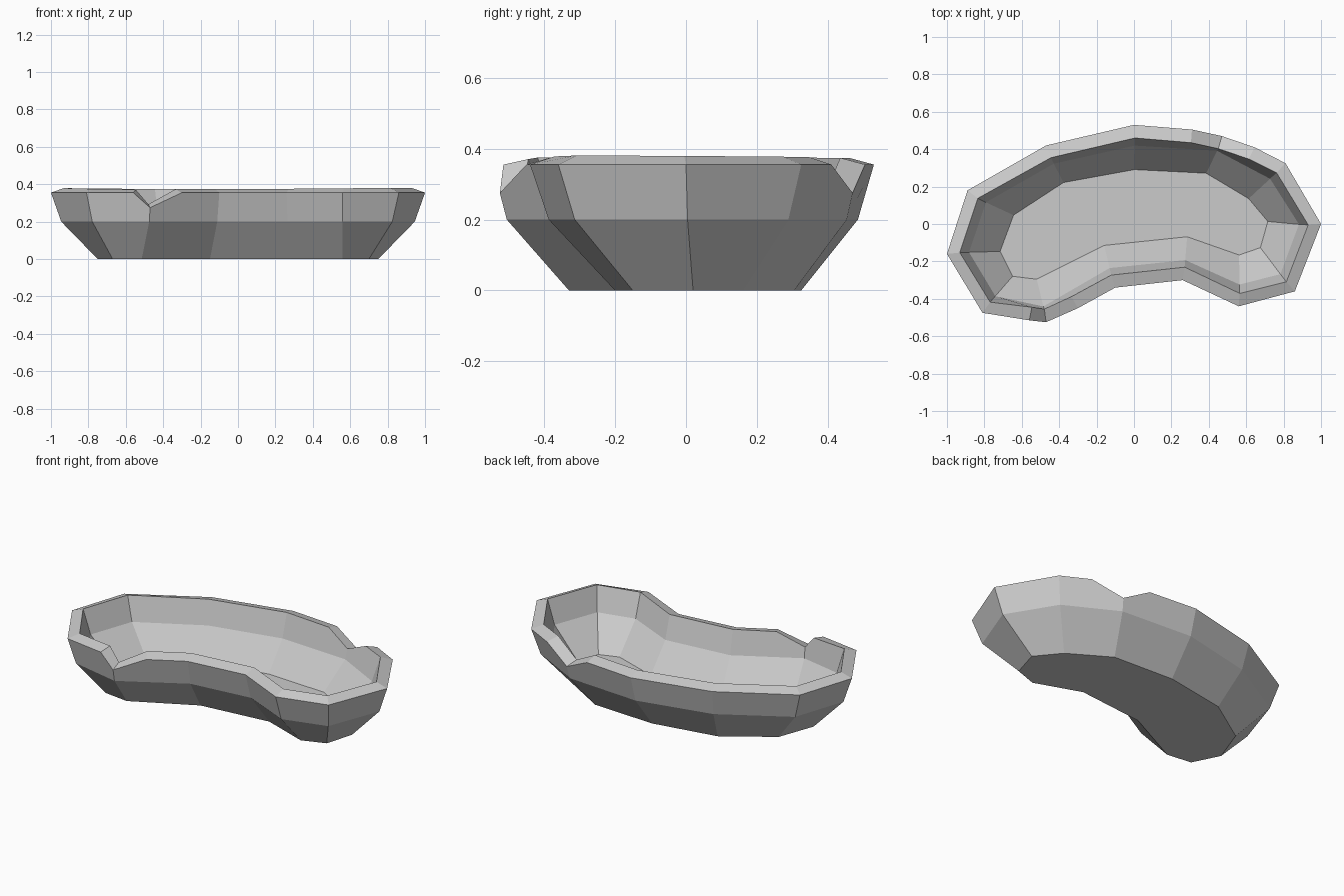
import bpy
import bmesh
from mathutils import Vector

default_cube = bpy.data.objects.get("Cube")
if default_cube:
    bpy.data.objects.remove(default_cube, do_unlink=True)

BELLY_HEIGHT = 0.2
RIM_HEIGHT = 0.355
NOTCH_HEIGHT = 0.275
WALL = 0.073


def make_material(name, colour):
    material = bpy.data.materials.new(name)
    material.use_nodes = True
    material.diffuse_color = colour
    shader = material.node_tree.nodes["Principled BSDF"]
    shader.inputs["Base Color"].default_value = colour
    return material


# Kidney outline, anticlockwise order reversed: (rim x, y), (foot x, y)
outline = [
    ((-1, -.16), (-.75, -.15)),
    ((-.89, .18), (-.67, .07)),
    ((-.47, .42), (-.39, .255)),
    ((0, .53), (0, .325)),
    ((.47, .47), (.395, .305)),
    ((.81, .325), (.635, .16)),
    ((1, 0), (.75, .02)),
    ((.86, -.36), (.70, -.15)),
    ((.56, -.44), (.56, -.20)),
    ((.26, -.30), (.28, -.10)),
    ((-.10, -.34), (-.15, -.145)),
    ((-.47, -.525), (-.515, -.33)),
    ((-.81, -.475), (-.67, -.31)),
]
# Spout notches: outline index -> rim points just before and after the dip
notches = {
    4: ((.31, .505), (.645, .41)),
    11: ((-.30, -.45), (-.56, -.515)),
}


def build_bowl(name, material):
    bm = bmesh.new()

    def add(point, height):
        return bm.verts.new((point[0], point[1], height))

    foot, belly, rim = [], [], []
    before, after = {}, {}
    for i, (top, base) in enumerate(outline):
        slope = 0.1 if i in notches else 0.22
        foot.append(add(base, 0))
        belly.append(add(Vector(top).lerp(Vector(base), slope), BELLY_HEIGHT))
        rim.append(add(top, NOTCH_HEIGHT if i in notches else RIM_HEIGHT))
        if i in notches:
            before[i] = add(notches[i][0], RIM_HEIGHT)
            after[i] = add(notches[i][1], RIM_HEIGHT)

    # Flat foot, flared lower wall and steep upper wall
    bm.faces.new(foot)
    for i in range(len(outline)):
        j = (i + 1) % len(outline)
        bm.faces.new((foot[i], foot[j], belly[j], belly[i]))
        upper = [belly[i], belly[j], rim[j]]
        if j in before:
            upper.append(before[j])
        if i in after:
            upper.append(after[i])
        bm.faces.new(upper + [rim[i]])
    bmesh.ops.recalc_face_normals(bm, faces=bm.faces)

    # An open shell must face outward so that the wall thickens inward
    bm.faces.ensure_lookup_table()
    if bm.faces[0].normal.z > 0:
        bmesh.ops.reverse_faces(bm, faces=bm.faces)

    mesh = bpy.data.meshes.new(name)
    bm.to_mesh(mesh)
    bm.free()
    mesh.materials.append(material)
    bowl = bpy.data.objects.new(name, mesh)
    bpy.context.collection.objects.link(bowl)

    # Wall thickness
    shell = bowl.modifiers.new("wall", "SOLIDIFY")
    shell.thickness = WALL
    shell.offset = -1
    return bowl


build_bowl("kidney_bowl", make_material("light_grey", (0.6, 0.6, 0.6, 1)))
